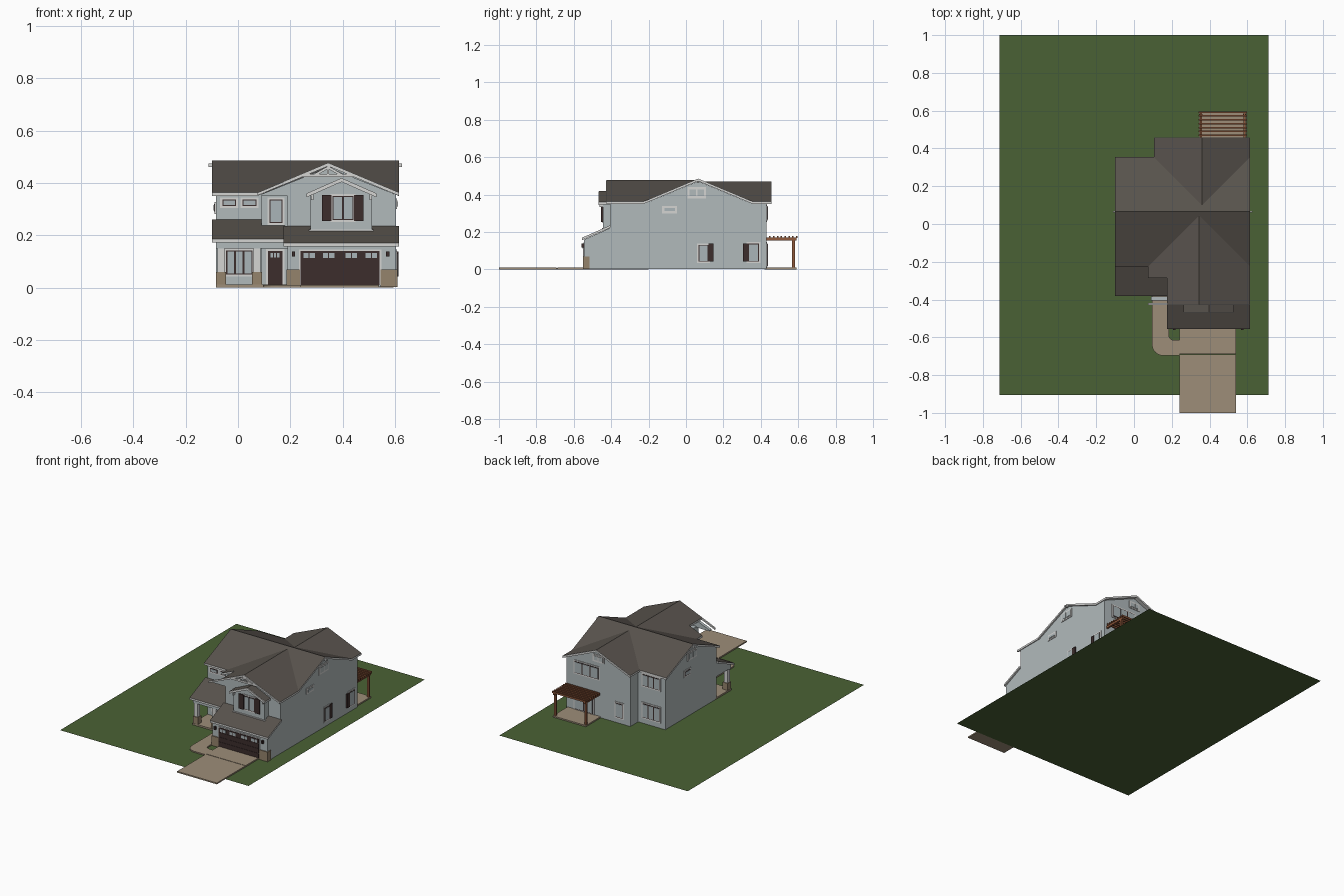
import bpy, bmesh, math

if "Cube" in bpy.data.objects:
    bpy.data.objects.remove(bpy.data.objects["Cube"])


def material(name, *rgb):
    m = bpy.data.materials.new(name)
    m.diffuse_color = (*rgb, 1)
    m.use_nodes = True
    m.node_tree.nodes["Principled BSDF"].inputs["Base Color"].default_value = m.diffuse_color
    return m


WALL = material("blue grey siding", 0.44, 0.49, 0.50)
ROOF = material("brown shingles", 0.098, 0.086, 0.074)
WHITE = material("white trim", 0.66, 0.66, 0.65)
DARK = material("dark brown", 0.045, 0.026, 0.025)
GLASS = material("window glass", 0.40, 0.46, 0.48)
STONE = material("stone", 0.30, 0.23, 0.15)
PAVING = material("paving", 0.34, 0.27, 0.19)
GRASS = material("grass", 0.068, 0.12, 0.035)
WOOD = material("red wood", 0.28, 0.10, 0.045)


def finish(name, bm, *mats):
    bmesh.ops.recalc_face_normals(bm, faces=bm.faces)
    me = bpy.data.meshes.new(name)
    bm.to_mesh(me)
    bm.free()
    for m in mats:
        me.materials.append(m)
    ob = bpy.data.objects.new(name, me)
    bpy.context.collection.objects.link(ob)
    return ob


def add_prism(bm, pts, axis, a, b):
    place = {'x': lambda u, v, w: (w, u, v), 'y': lambda u, v, w: (u, w, v),
             'z': lambda u, v, w: (u, v, w)}[axis]
    lo = [bm.verts.new(place(u, v, a)) for u, v in pts]
    hi = [bm.verts.new(place(u, v, b)) for u, v in pts]
    bm.faces.new(lo)
    bm.faces.new(hi)
    for i in range(len(pts)):
        j = (i + 1) % len(pts)
        bm.faces.new((lo[i], lo[j], hi[j], hi[i]))


def prism(name, mat, pts, axis, a, b):
    bm = bmesh.new()
    add_prism(bm, pts, axis, a, b)
    return finish(name, bm, mat)


def boxes(name, mat, items):
    bm = bmesh.new()
    for x0, x1, y0, y1, z0, z1 in items:
        add_prism(bm, [(x0, y0), (x1, y0), (x1, y1), (x0, y1)], 'z', z0, z1)
    return finish(name, bm, mat)


def bars(name, mat, lines, y0, y1, t):
    """Straight bars in the xz plane, given by their top edges."""
    bm = bmesh.new()
    for x0, z0, x1, z1 in lines:
        add_prism(bm, [(x0, z0), (x1, z1), (x1, z1 - t), (x0, z0 - t)], 'y', y0, y1)
    return finish(name, bm, mat)


def roof(name, planes, t=0.013):
    """Sloped slabs: shingles on top, white fascia and soffit."""
    bm = bmesh.new()
    for pts, height in planes:
        top = [bm.verts.new((x, y, height(x, y))) for x, y in pts]
        low = [bm.verts.new((x, y, height(x, y) - t)) for x, y in pts]
        bm.faces.new(top)
        bm.faces.new(low).material_index = 1
        for i in range(len(pts)):
            j = (i + 1) % len(pts)
            bm.faces.new((top[i], top[j], low[j], low[i])).material_index = 1
    return finish(name, bm, ROOF, WHITE)


def plate(name, mat, side, pos, u0, u1, z0, z1, d):
    """Thin plate standing d proud of a wall facing the given side."""
    p = pos + d if side[0] == '+' else pos - d
    a, b = min(pos, p), max(pos, p)
    box = (u0, u1, a, b, z0, z1) if side[1] == 'y' else (a, b, u0, u1, z0, z1)
    return boxes(name, mat, [box])


def window(name, side, pos, u0, u1, z0, z1, panes=1, glass=GLASS, sash=DARK):
    plate(name + " frame", WHITE, side, pos, u0 - .008, u1 + .008, z0 - .008, z1 + .008, .004)
    plate(name + " sash", sash, side, pos, u0, u1, z0, z1, .006)
    w = (u1 - u0) / panes
    for i in range(panes):
        plate(name + " pane", glass, side, pos, u0 + i * w + .004, u0 + (i + 1) * w - .004,
              z0 + .004, z1 - .004, .008)


# lawn and paving
bm = bmesh.new()
bm.faces.new([bm.verts.new(p + (0,)) for p in
              [(-.713, -.905), (.713, -.905), (.713, 1), (-.713, 1)]])
finish("lawn", bm, GRASS)
boxes("driveway", PAVING, [(.24, .54, -1, -.692, .001, .01), (.24, .54, -.688, -.5, .001, .01)])


def arc(cx, cy, r, a0, a1, n=6):
    return [(cx + r * math.cos(math.radians(a0 + (a1 - a0) * i / n)),
             cy + r * math.sin(math.radians(a0 + (a1 - a0) * i / n))) for i in range(n + 1)]


prism("walkway", PAVING, [(.095, -.26)] + arc(.155, -.637, .06, 180, 270)
      + [(.24, -.697), (.24, -.615)] + arc(.21, -.59, .025, 270, 180) + [(.185, -.26)],
      'z', .001, .009)
boxes("porch and patio slabs", PAVING, [(-.085, .19, -.37, -.2, .001, .012),
                                        (.345, .595, .42, .59, .001, .01)])

# walls
prism("house walls", WALL, [(-.085, -.21), (.09, -.21), (.09, -.265), (.19, -.265),
                            (.19, -.405), (.605, -.405), (.605, .43), (.12, .43),
                            (.12, .345), (-.085, .345)], 'z', .002, .357)
prism("garage walls", WALL, [(-.545, .002), (-.405, .002), (-.405, .222), (-.545, .159)],
      'x', .19, .605)
prism("bay walls", WALL, [(.278, .215), (.513, .215), (.513, .357), (.396, .406), (.278, .357)],
      'y', -.445, -.4)
prism("porch end wall", WALL, [(-.365, .155), (-.21, .155), (-.21, .247), (-.365, .178)],
      'x', -.085, -.07)
boxes("porch beam", WALL, [(-.085, .19, -.365, -.335, .15, .178)])
bm = bmesh.new()
for x0, xm, x1, ya, yb in ((.09, .345, .6, -.405, -.385), (.12, .36, .6, .41, .43)):
    add_prism(bm, [(x0, .35), (x1, .35), (x1, .357), (xm, .46), (x0, .357)], 'y', ya, yb)
for a, b in ((-.085, -.065), (.585, .605)):
    add_prism(bm, [(-.21, .35), (.34, .35), (.34, .357), (.065, .472), (-.21, .357)], 'x', a, b)
finish("gable walls", bm, WALL)

# roofs: height rises from the eave at one pitch
E, M = .364, .42
roof("main roof", [
    ([(-.1, -.225), (.075, -.225), (.345, .045), (.615, -.225), (.615, .065), (-.1, .065)],
     lambda x, y: E + M * (y + .225)),
    ([(-.1, .355), (.105, .355), (.36, .1), (.615, .355), (.615, .065), (-.1, .065)],
     lambda x, y: E + M * (.355 - y))])
roof("front gable roof", [
    ([(.345, -.425), (.175, -.425), (.175, -.285), (.075, -.285), (.075, -.225), (.345, .045)],
     lambda x, y: E + M * (x - .075)),
    ([(.345, -.425), (.615, -.425), (.615, -.225), (.345, .045)],
     lambda x, y: E + M * (.615 - x))])
roof("rear gable roof", [
    ([(.36, .455), (.105, .455), (.105, .355), (.36, .1)], lambda x, y: E + M * (x - .105)),
    ([(.36, .455), (.615, .455), (.615, .355), (.36, .1)], lambda x, y: E + M * (.615 - x))])
roof("bay roof", [
    ([(.396, -.465), (.262, -.465), (.262, -.4), (.396, -.4)], lambda x, y: .36 + .44 * (x - .262)),
    ([(.396, -.465), (.53, -.465), (.53, -.4), (.396, -.4)], lambda x, y: .36 + .44 * (.53 - x))])
roof("garage roof", [([(.175, -.555), (.615, -.555), (.615, -.405), (.175, -.405)],
                      lambda x, y: .17 + .44 * (y + .555))])
roof("porch roof", [([(-.1, -.38), (.18, -.38), (.18, -.265), (.09, -.265), (.09, -.21),
                      (-.1, -.21)], lambda x, y: .186 + .44 * (y + .38))])

# gable trim
bars("front gable trim", WHITE, [(.075, .363, .345, .476), (.345, .476, .615, .363),
                                 (.245, .434, .445, .434), (.29, .434, .345, .465),
                                 (.4, .434, .345, .465)], -.428, -.418, .011)
boxes("front gable post", WHITE, [(.341, .349, -.427, -.405, .425, .47)])
bars("bay gable trim", WHITE, [(.262, .359, .396, .418), (.396, .418, .53, .359)],
     -.469, -.46, .014)
bars("rear gable trim", WHITE, [(.105, .363, .36, .47), (.36, .47, .615, .363)], .448, .457, .013)
boxes("gable brackets", WHITE, [(-.112, -.085, .06, .07, .462, .474),
                                (.605, .627, .06, .07, .462, .474),
                                (.28, .288, -.462, -.445, .335, .36),
                                (.504, .512, -.462, -.445, .335, .36)])
boxes("bay sill", WHITE, [(.272, .519, -.45, -.405, .212, .222)])

# porch columns and stone bases
for x in (-.065, .073):
    boxes("porch column", WHITE, [(x - .014, x + .014, -.364, -.336, .06, .155)])
    boxes("column base", STONE, [(x - .019, x + .019, -.369, -.331, .002, .06)])
boxes("garage stone piers", STONE, [(.185, .238, -.552, -.515, .002, .068),
                                    (.546, .61, -.552, -.515, .002, .068)])

# garage door
plate("garage door frame", WHITE, '-y', -.545, .233, .549, .01, .145, .004)
for i in range(4):
    z = .01 + i * .0325
    plate("garage door panel", DARK, '-y', -.545, .24, .542, z, z + .0315, .007)
for x in (.272, .347, .434, .51):
    for dx in (-.012, .012):
        plate("garage door light", GLASS, '-y', -.545, x + dx - .010, x + dx + .010,
              .112, .132, .009)
boxes("wall lamps", DARK, [(x - .006, x + .006, -.56, -.545, .118, .138) for x in (.213, .573)])

# front door and front windows
plate("door frame", WHITE, '-y', -.265, .108, .177, .012, .147, .004)
plate("front door", DARK, '-y', -.265, .115, .17, .012, .14, .007)
for x in (.124, .137, .15):
    plate("door light", GLASS, '-y', -.265, x, x + .009, .115, .132, .009)
window("porch window", '-y', -.21, -.045, .055, .05, .142, 3)
window("left high window", '-y', -.21, -.06, -.007, .312, .337)
window("middle high window", '-y', -.21, .017, .07, .312, .337)
window("stair window", '-y', -.265, .12, .17, .247, .336)
window("bay window", '-y', -.445, .362, .442, .258, .35, 2)
for x in (.322, .444):
    plate("bay shutter", DARK, '-y', -.445, x, x + .036, .254, .354, .009)

# right side openings
window("right window", '+x', .605, .068, .12, .042, .132)
window("right rear window", '+x', .605, .332, .39, .042, .138)
for y in (.12, .306):
    plate("right shutter", DARK, '+x', .605, y, y + .026, .042, .138, .009)
window("right high window", '+x', .605, -.12, -.055, .308, .332, sash=WHITE)
for side, x in (('+x', .605), ('-x', -.085)):
    window("side gable vent", side, x, .015, .1, .388, .432, 2, WALL, WHITE)

# left side and rear openings
window("left high window", '-x', -.085, .08, .14, .29, .32)
window("left rear upper window", '+y', .345, -.045, .085, .262, .34, 3)
window("left rear lower window", '+y', .345, -.045, .085, .045, .14, 3)
window("rear upper window", '+y', .43, .36, .54, .262, .34, 3)
window("rear small window", '+y', .43, .175, .23, .042, .138)
window("patio door", '+y', .43, .4, .54, .015, .14, 2)
window("rear gable vent", '+y', .43, .325, .395, .385, .42, 2, WALL, WHITE)

# pergola over the patio
boxes("pergola posts", WOOD, [(x - .007, x + .007, .568, .582, .002, .16) for x in (.355, .585)])
boxes("pergola beams", WOOD, [(x - .006, x + .006, .43, .592, .155, .17) for x in (.355, .585)])
boxes("pergola slats", WOOD, [(.342, .598, .445 + i * .0205, .453 + i * .0205, .168, .18)
                              for i in range(8)])
